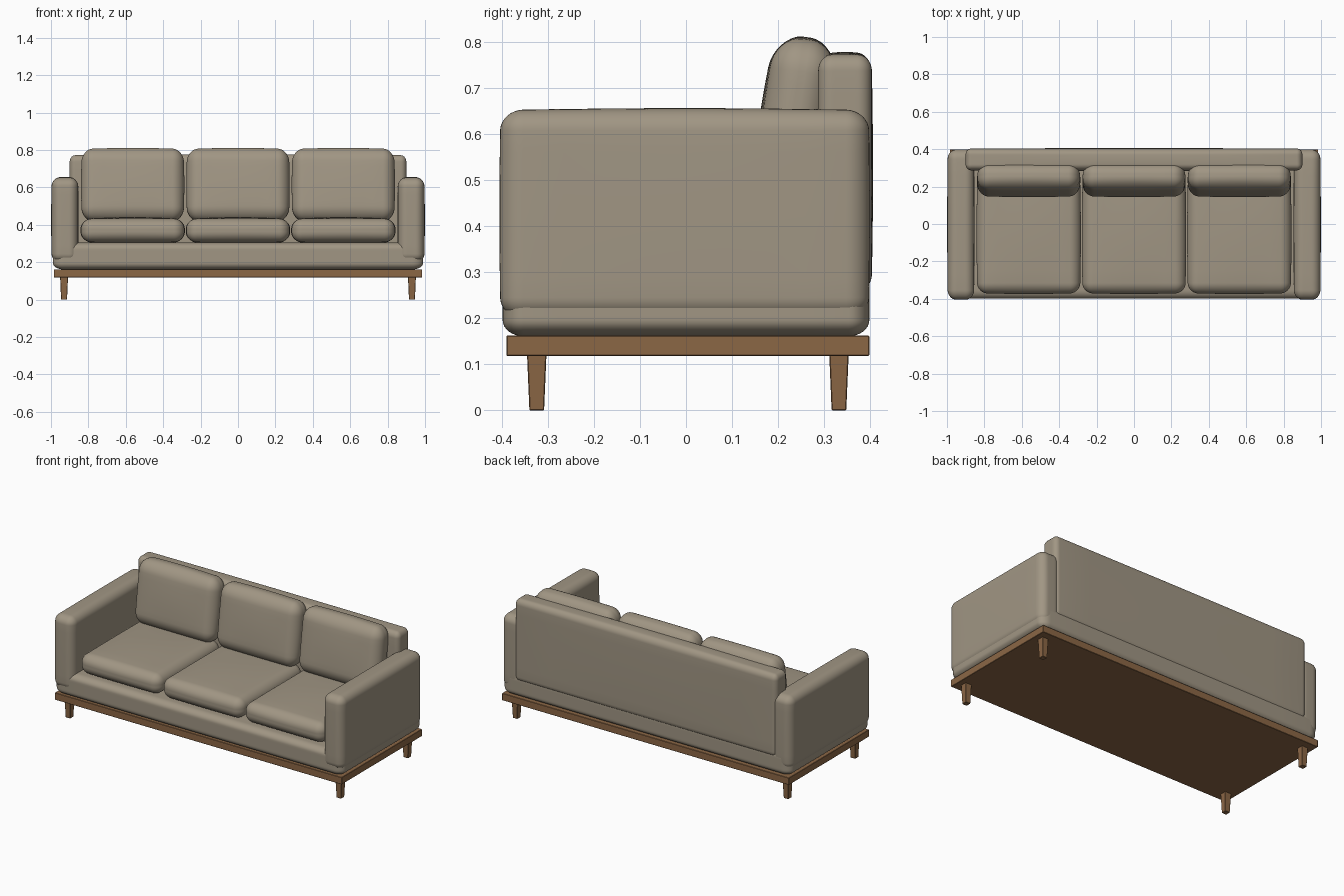
import bpy, bmesh, math
from mathutils import Vector, Matrix

if "Cube" in bpy.data.objects:
    bpy.data.objects.remove(bpy.data.objects["Cube"])


def material(name, rgb):
    m = bpy.data.materials.new(name)
    m.diffuse_color = (*rgb, 1)
    m.use_nodes = True
    m.node_tree.nodes["Principled BSDF"].inputs["Base Color"].default_value = m.diffuse_color
    return m


fabric = material("taupe fabric", (0.355, 0.305, 0.23))
wood = material("brown wood", (0.26, 0.135, 0.06))


def finish(name, bm, mat, smooth):
    me = bpy.data.meshes.new(name)
    bm.to_mesh(me)
    bm.free()
    me.materials.append(mat)
    for p in me.polygons:
        p.use_smooth = smooth
    ob = bpy.data.objects.new(name, me)
    bpy.context.collection.objects.link(ob)
    return ob


def soft_box(name, lo, hi, radii, bulge=(0, 0, 0), tilt=0):
    """Upholstered block: elliptical rounded edges and optional puffed faces."""
    half = [(b - a) / 2 for a, b in zip(lo, hi)]
    centre = Vector([(a + b) / 2 for a, b in zip(lo, hi)])
    bm = bmesh.new()
    bmesh.ops.create_cube(bm, size=2)
    bmesh.ops.subdivide_edges(bm, edges=bm.edges[:], cuts=15, use_grid_fill=True)
    for v in bm.verts:
        sign = [math.copysign(1, c) for c in v.co]
        t = [min(1, abs(c)) for c in v.co]
        # outer half of each axis wraps round the edge, inner half stays flat
        o = Vector([math.tan(max(0, c - 0.5) / 0.5 * math.pi / 4) for c in t])
        o.normalize()
        p = [min(1, t[i] / 0.5) * (half[i] - radii[i]) + o[i] * radii[i] for i in range(3)]
        w = [math.cos(math.pi / 2 * min(1, p[i] / half[i])) for i in range(3)]
        puff = [bulge[i] * o[i] * w[(i + 1) % 3] * w[(i + 2) % 3] for i in range(3)]
        v.co = [sign[i] * (p[i] + puff[i]) for i in range(3)]
    bmesh.ops.transform(bm, verts=bm.verts[:],
                        matrix=Matrix.Translation(centre) @ Matrix.Rotation(tilt, 4, 'X'))
    return finish(name, bm, fabric, True)


def wood_block(name, lo, hi, taper=1.0):
    bm = bmesh.new()
    bmesh.ops.create_cube(bm, size=1)
    for v in bm.verts:
        k = taper if v.co.z < 0 else 1
        s = (k, k, 1)
        v.co = [(lo[i] + hi[i]) / 2 + v.co[i] * (hi[i] - lo[i]) * s[i] for i in range(3)]
    bmesh.ops.bevel(bm, geom=bm.edges[:], offset=0.002, segments=1, affect='EDGES')
    return finish(name, bm, wood, False)


# Wooden platform and tapered legs
wood_block("platform", (-0.985, -0.39, 0.118), (0.985, 0.398, 0.162))
for x in (-0.93, 0.93):
    for name, y in (("front_leg", -0.324), ("back_leg", 0.332)):
        wood_block(name, (x - 0.021, y - 0.021, 0), (x + 0.021, y + 0.021, 0.12), 0.76)

# Upholstered base and back
soft_box("base", (-0.99, -0.398, 0.161), (0.99, 0.398, 0.305), (0.06, 0.045, 0.035))
soft_box("backrest", (-0.9, 0.287, 0.26), (0.9, 0.403, 0.772), (0.03, 0.03, 0.035),
         (0, 0.003, 0.006))

# Arms
for side in (-1, 1):
    xs = sorted((side * 0.855, side * 0.996))
    soft_box("arm", (xs[0], -0.403, 0.2), (xs[1], 0.397, 0.652), (0.045, 0.05, 0.045),
             (0.003, 0.002, 0.004))

# Three seat and three back cushions
for x in (-0.563, 0, 0.563):
    soft_box("seat_cushion", (x - 0.275, -0.37, 0.308), (x + 0.275, 0.26, 0.432),
             (0.055, 0.055, 0.052), (0.004, 0.004, 0.01))
    soft_box("back_cushion", (x - 0.272, 0.165, 0.42), (x + 0.272, 0.305, 0.806),
             (0.06, 0.06, 0.07), (0.004, 0.008, 0.006), math.radians(-8))
